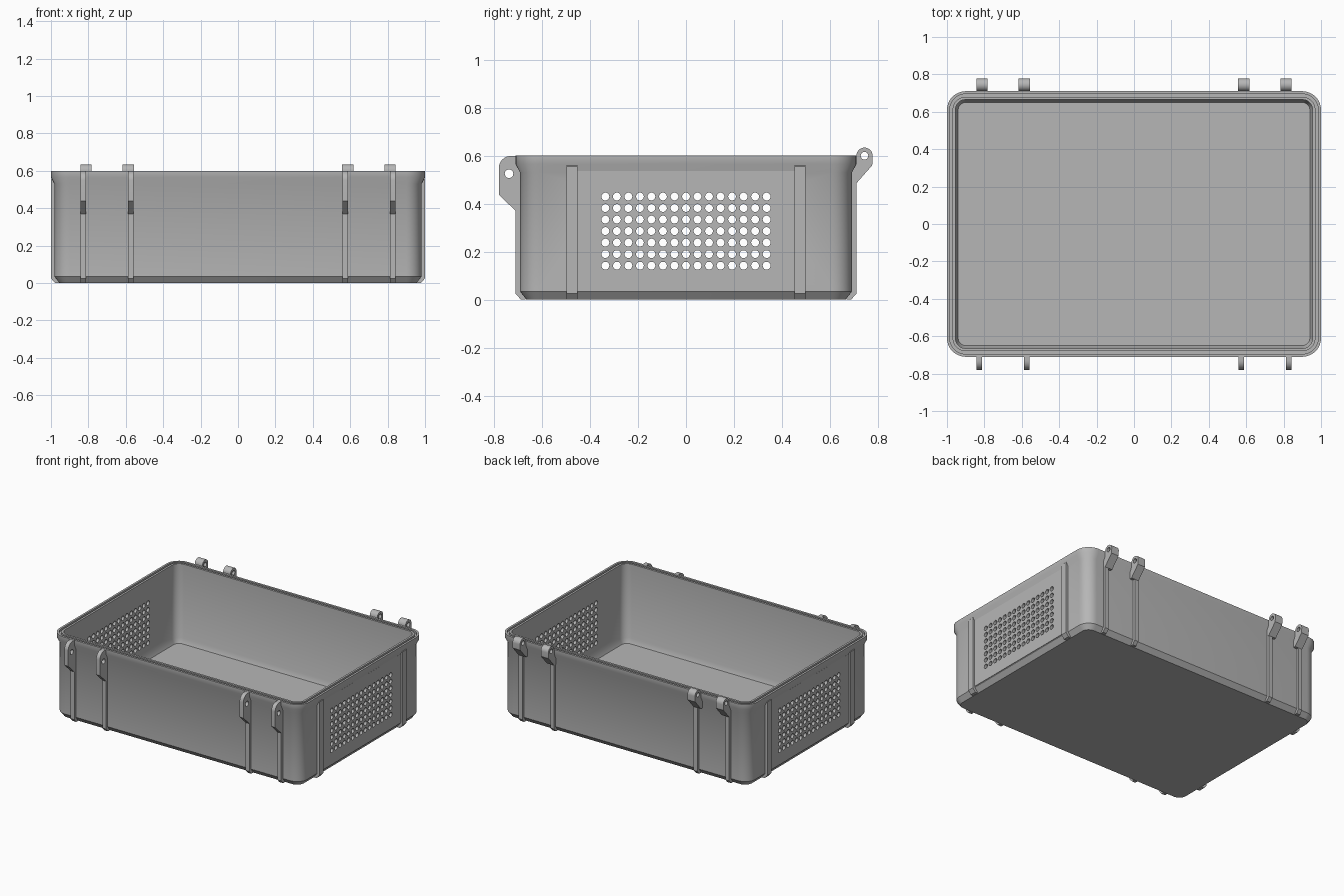
import bpy
import bmesh
from math import cos, sin, pi, radians
from mathutils import Matrix, Vector

cube = bpy.data.objects.get("Cube")
if cube:
    bpy.data.objects.remove(cube)

HALF_X, HALF_Y, CORNER = 1.0, 0.71, 0.1

grey = bpy.data.materials.new("plain_grey")
grey.use_nodes = True
grey.diffuse_color = (0.47, 0.47, 0.47, 1)
grey.node_tree.nodes["Principled BSDF"].inputs["Base Color"].default_value = grey.diffuse_color


def finish(name, bm):
    bmesh.ops.recalc_face_normals(bm, faces=bm.faces)
    mesh = bpy.data.meshes.new(name)
    bm.to_mesh(mesh)
    bm.free()
    mesh.materials.append(grey)
    obj = bpy.data.objects.new(name, mesh)
    bpy.context.collection.objects.link(obj)
    return obj


def rounded_ring(bm, inset, z, steps=8):
    """Rounded rectangle of vertices, shrunk by the inset."""
    r = max(CORNER - inset, 0.03)
    cx, cy = HALF_X - inset - r, HALF_Y - inset - r
    verts = []
    for quarter, (sx, sy) in enumerate(((1, 1), (-1, 1), (-1, -1), (1, -1))):
        for i in range(steps + 1):
            a = (quarter + i / steps) * pi / 2
            verts.append(bm.verts.new((sx * cx + r * cos(a), sy * cy + r * sin(a), z)))
    return verts


def prism(name, profile, width, place):
    """Extrude an (outward, height) outline; place maps it to the model."""
    bm = bmesh.new()
    sides = [[bm.verts.new(place(u, w, v)) for u, v in profile]
             for w in (-width / 2, width / 2)]
    n = len(profile)
    for i in range(n):
        j = (i + 1) % n
        bm.faces.new((sides[0][i], sides[0][j], sides[1][j], sides[1][i]))
    for side in sides:
        bm.faces.new(side)
    return finish(name, bm)


def arc(cx, cz, r, start, end, steps):
    return [(cx + r * cos(radians(start + (end - start) * i / steps)),
             cz + r * sin(radians(start + (end - start) * i / steps)))
            for i in range(steps + 1)]


parts = []

# Tray shell: outer wall, flared rim with seal groove, inner wall, floor
wall = [(0.045, 0), (0.018, 0.035), (0.018, 0.53), (0, 0.565), (0, 0.6),
        (0.015, 0.6), (0.015, 0.585), (0.03, 0.585), (0.03, 0.6),
        (0.045, 0.6), (0.045, 0.065), (0.06, 0.03)]
bm = bmesh.new()
rings = [rounded_ring(bm, inset, z) for inset, z in wall]
for low, high in zip(rings, rings[1:]):
    n = len(low)
    for i in range(n):
        j = (i + 1) % n
        bm.faces.new((low[i], low[j], high[j], high[i]))
bm.faces.new(rings[0])
bm.faces.new(rings[-1])
parts.append(finish("tray_shell", bm))

# Outlines of the ribs, latch ears and hinge lugs
rib = [(0.668, 0), (0.688, 0), (0.71, 0.025), (0.71, 0.555), (0.7, 0.565), (0.668, 0.565)]
ear = ([(0.668, 0), (0.688, 0), (0.71, 0.025), (0.71, 0.37), (0.78, 0.4375)]
       + arc(0.73, 0.549, 0.05, 0, 90, 8)
       + [(0.706, 0.599), (0.706, 0.57), (0.668, 0.57)])
lug = ([(0.69, 0.485), (0.71, 0.485), (0.776, 0.56)]
       + arc(0.744, 0.6, 0.034, 0, 180, 14)
       + [(0.706, 0.595), (0.706, 0.57), (0.69, 0.57)])

for side, label in ((1, "left"), (-1, "right")):
    # Front latch ears and back hinges, in pairs near the corners
    for rib_x, lug_x, spot in ((0.828, 0.813, "outer"), (0.574, 0.587, "inner")):
        x = side * rib_x
        parts.append(prism(f"front_latch_{label}_{spot}", ear, 0.03,
                           lambda u, w, v: (x + w, -u, v)))
        parts.append(prism(f"back_rib_{label}_{spot}", rib, 0.03,
                           lambda u, w, v: (x + w, u, v)))
        hx = side * lug_x
        parts.append(prism(f"back_hinge_{label}_{spot}", lug, 0.06,
                           lambda u, w, v: (hx + w, u, v)))
    # End ribs and the flat vent panel between them
    shift = HALF_X - HALF_Y
    for y, spot in ((-0.475, "front"), (0.475, "back")):
        parts.append(prism(f"{label}_end_rib_{spot}", rib, 0.046,
                           lambda u, w, v: (side * (u + shift), y + w, v)))
    panel = [(0.97, 0.04), (0.986, 0.04), (0.986, 0.537), (0.97, 0.537)]
    parts.append(prism(f"{label}_vent_panel", panel, 0.91,
                       lambda u, w, v: (side * u, w, v)))

# Vent holes and pin holes, all drilled from side to side
holes = [((col - 7) * 0.048, 0.142 + row * 0.048, 0.0165)
         for col in range(15) for row in range(7)]
holes += [(-0.7375, 0.525, 0.018), (0.744, 0.6, 0.016)]
bm = bmesh.new()
turn = Matrix.Rotation(pi / 2, 4, "Y")
for y, z, r in holes:
    bmesh.ops.create_cone(bm, cap_ends=True, segments=14, radius1=r, radius2=r, depth=3,
                          matrix=Matrix.Translation(Vector((0, y, z))) @ turn)
cutter = finish("hole_cutter", bm)
cutter.hide_render = True

drilled = ("tray_shell", "vent_panel", "latch", "hinge")
for obj in parts:
    bpy.ops.object.select_all(action="DESELECT")
    obj.select_set(True)
    bpy.context.view_layer.objects.active = obj
    if any(word in obj.name for word in drilled):
        cut = obj.modifiers.new("holes", "BOOLEAN")
        cut.operation = "DIFFERENCE"
        cut.solver = "EXACT"
        cut.object = cutter
        bpy.ops.object.modifier_apply(modifier=cut.name)
    bpy.ops.object.shade_smooth_by_angle(angle=radians(30))

bpy.data.objects.remove(cutter)
